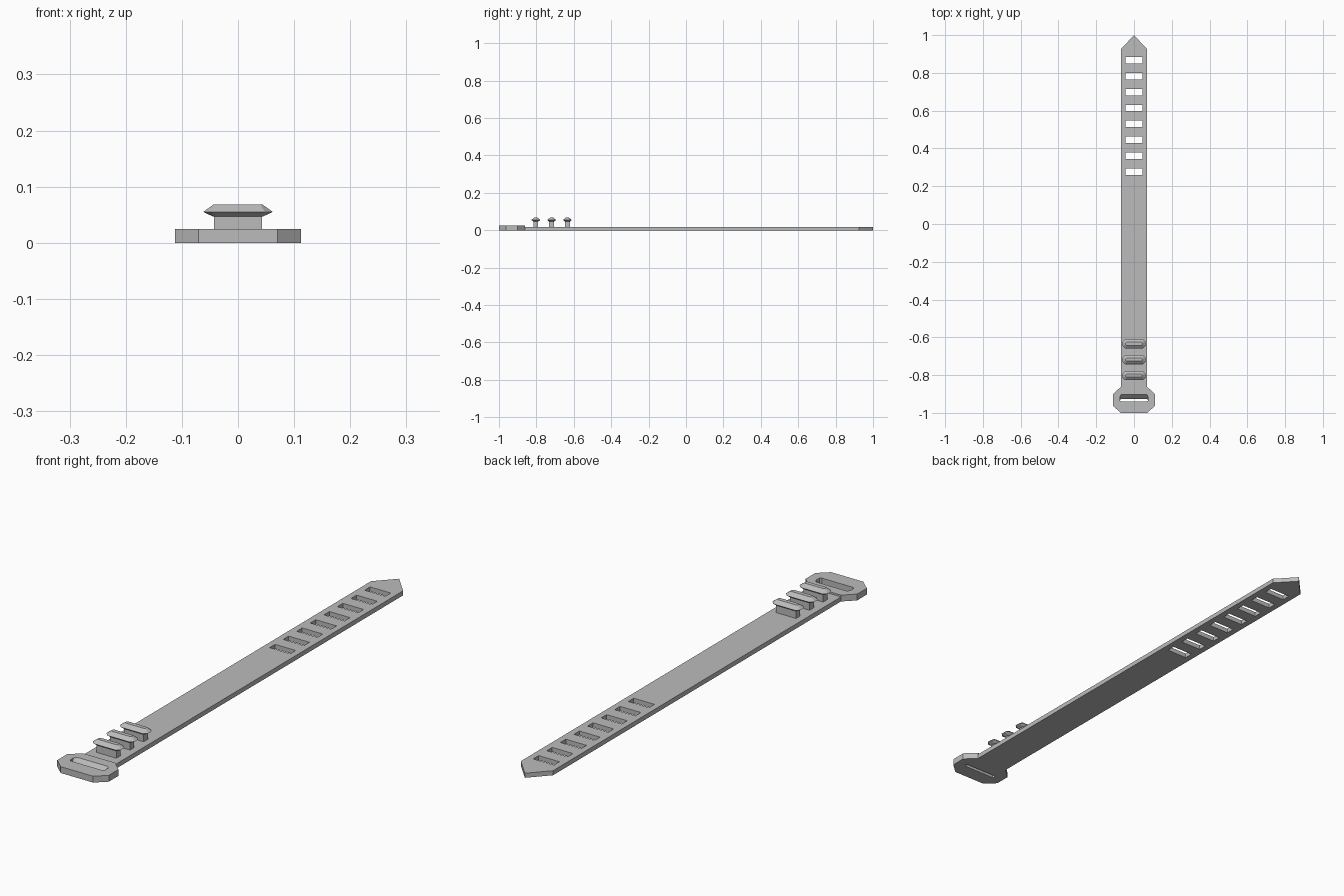
import bpy
import bmesh

cube = bpy.data.objects.get("Cube")
if cube:
    bpy.data.objects.remove(cube)

grey = bpy.data.materials.new("plain grey")
grey.use_nodes = True
grey.diffuse_color = (0.5, 0.5, 0.5, 1)
grey.node_tree.nodes["Principled BSDF"].inputs["Base Color"].default_value = (0.5, 0.5, 0.5, 1)

STRAP_TOP = 0.018
HEAD_TOP = 0.025


def finish(bm, name):
    bmesh.ops.recalc_face_normals(bm, faces=bm.faces)
    mesh = bpy.data.meshes.new(name)
    bm.to_mesh(mesh)
    bm.free()
    mesh.materials.append(grey)
    obj = bpy.data.objects.new(name, mesh)
    bpy.context.collection.objects.link(obj)
    return obj


def add_ring(bm, points, z):
    return [bm.verts.new((x, y, z)) for x, y in points]


def bridge(bm, low, high):
    for i in range(len(low)):
        j = (i + 1) % len(low)
        bm.faces.new((low[i], low[j], high[j], high[i]))


def mirrored(half):
    """Close a right-hand outline by mirroring it across x."""
    return half + [(-x, y) for x, y in reversed(half) if x > 0]


def rectangle(half_x, y0, y1):
    return mirrored([(half_x, y0), (half_x, y1)])


def plate(name, loops, top):
    """Flat plate from (bottom, top) outlines: the rim first, then the holes."""
    bm = bmesh.new()
    rings = [(add_ring(bm, b, 0), add_ring(bm, t, top)) for b, t in loops]
    for low, high in rings:
        bridge(bm, low, high)
    for level in (0, 1):
        edges = []
        for pair in rings:
            ring = pair[level]
            edges += [bm.edges.get((ring[i - 1], ring[i])) for i in range(len(ring))]
        bmesh.ops.triangle_fill(bm, use_beauty=True, edges=edges)
    return finish(bm, name)


def loft(name, layers, y):
    """Stack of outlines (points, z), capped at both ends."""
    bm = bmesh.new()
    rings = [add_ring(bm, [(px, py + y) for px, py in pts], z) for pts, z in layers]
    for low, high in zip(rings, rings[1:]):
        bridge(bm, low, high)
    bm.faces.new(rings[0])
    bm.faces.new(rings[-1])
    return finish(bm, name)


def octagon(hx, hy, cut):
    return mirrored([(hx - cut, -hy), (hx, cut - hy), (hx, hy - cut), (hx - cut, hy)])


# Strap with a pointed tip and a row of rectangular holes
rim = mirrored([(0.07, -0.862), (0.07, 0.925), (0, 1.0)])
holes = [rectangle(0.045, y - 0.017, y + 0.017)
         for y in (0.277 + 0.0843 * i for i in range(8))]
plate("strap", [(o, o) for o in [rim] + holes], STRAP_TOP)

# Wide end loop; its slot has a sloping rear wall
head = mirrored([(0.07, -1.0), (0.112, -0.962), (0.112, -0.902), (0.07, -0.862)])
slot_top = mirrored([(0.068, -0.94), (0.075, -0.934), (0.075, -0.912), (0.066, -0.902)])
slot_low = mirrored([(0.068, -0.94), (0.075, -0.936), (0.075, -0.931), (0.066, -0.926)])
plate("end_loop", [(head, head), (slot_low, slot_top)], HEAD_TOP)

# Fastening pegs: square stems with bevelled caps
for i in range(3):
    y = -0.803 + 0.0845 * i
    stem = rectangle(0.043, -0.013, 0.013)
    loft(f"peg_stem_{i + 1}", [(stem, STRAP_TOP), (stem, 0.05)], y)
    loft(f"peg_cap_{i + 1}", [
        (octagon(0.045, 0.014, 0.004), 0.047),
        (octagon(0.062, 0.024, 0.014), 0.055),
        (octagon(0.044, 0.008, 0.004), 0.068)], y)
